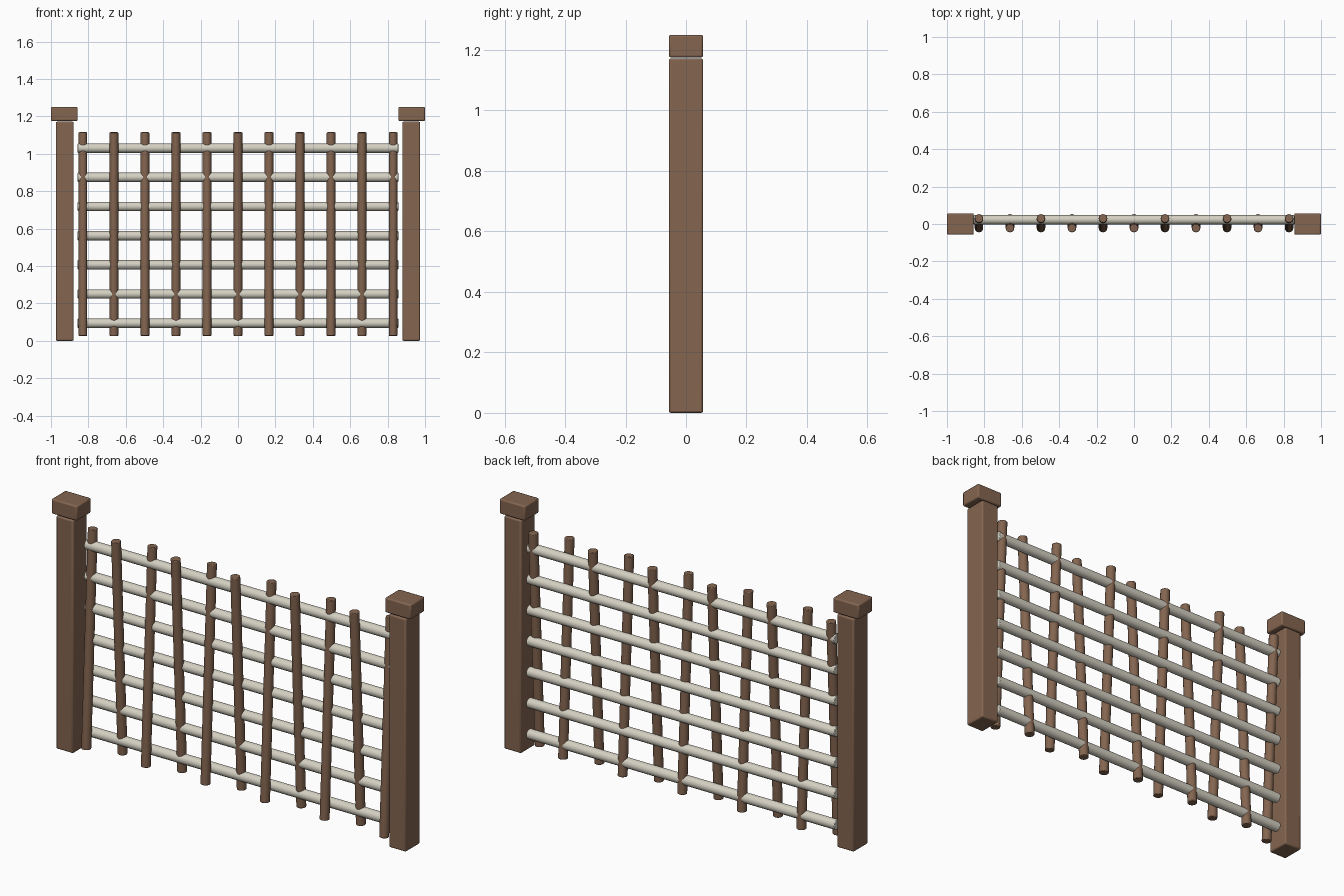
import bpy
import math
from mathutils import Vector

if "Cube" in bpy.data.objects:
    bpy.data.objects.remove(bpy.data.objects["Cube"])


def material(name, rgb):
    m = bpy.data.materials.new(name)
    m.diffuse_color = (*rgb, 1)
    m.use_nodes = True
    m.node_tree.nodes["Principled BSDF"].inputs["Base Color"].default_value = m.diffuse_color
    return m


wood = material("brown_wood", (0.23, 0.13, 0.08))
pale = material("pale_pole", (0.66, 0.63, 0.54))


def finish(ob, name, mat, bevel):
    ob.name = name
    ob.data.materials.append(mat)
    b = ob.modifiers.new("Bevel", 'BEVEL')
    b.width = bevel
    b.segments = 2
    b.limit_method = 'ANGLE'
    b.angle_limit = math.radians(50)
    bpy.ops.object.shade_smooth_by_angle(angle=math.radians(40))


def box(name, x, width, depth, z0, z1):
    bpy.ops.mesh.primitive_cube_add(size=1, location=(x, 0, (z0 + z1) / 2))
    ob = bpy.context.object
    ob.scale = (width, depth, z1 - z0)
    bpy.ops.object.transform_apply(location=False, rotation=False, scale=True)
    finish(ob, name, wood, 0.007)


def pole(name, a, b, radius, mat):
    a, b = Vector(a), Vector(b)
    d = b - a
    bpy.ops.mesh.primitive_cylinder_add(vertices=16, radius=radius, depth=d.length,
                                        location=(a + b) / 2)
    ob = bpy.context.object
    ob.rotation_euler = d.to_track_quat('Z', 'Y').to_euler()
    finish(ob, name, mat, 0.003)


# End posts with caps
for side, s in (("left", -1), ("right", 1)):
    box(f"{side}_post", s * 0.926, 0.095, 0.114, 0, 1.172)
    box(f"{side}_post_cap", s * 0.9285, 0.143, 0.114, 1.175, 1.25)

# Horizontal rails
for i in range(7):
    z = 0.094 + i * 0.156
    pole(f"rail_{i + 1}", (-0.857, 0.023, z), (0.857, 0.023, z), 0.025, pale)

# Upright stakes, leaning alternately forward and back through the rails
for i in range(11):
    x = (i - 5) * 0.1658
    low, high = (-0.022, 0.03) if i % 2 == 0 else (0.03, -0.022)
    pole(f"stake_{i + 1}", (x, low, 0.026), (x, high, 1.115), 0.023, wood)
